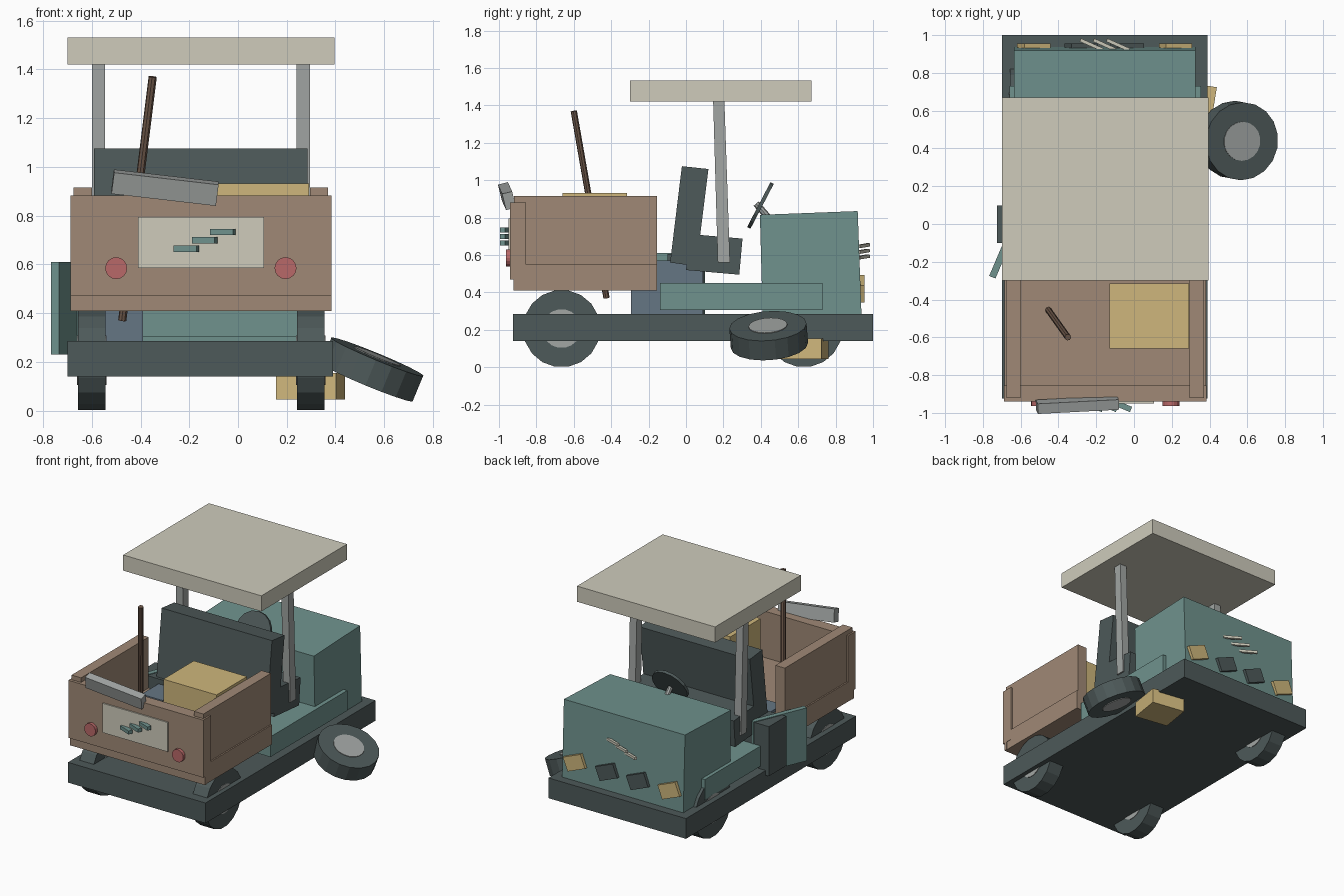
import bpy, bmesh
from math import radians, pi
from mathutils import Vector

if "Cube" in bpy.data.objects:
    bpy.data.objects.remove(bpy.data.objects["Cube"])

CX = -0.155  # centreline of the vehicle
mats = {}
COL = dict(teal=(.16, .29, .27), dark=(.075, .10, .10), brown=(.35, .25, .18),
           cream=(.62, .60, .50), yellow=(.62, .47, .20), red=(.48, .14, .14),
           blue=(.13, .18, .23), grey=(.36, .38, .37), wood=(.16, .10, .07))


def mat(name):
    if name not in mats:
        m = bpy.data.materials.new(name)
        m.diffuse_color = (*COL[name], 1)
        m.use_nodes = True
        m.node_tree.nodes["Principled BSDF"].inputs["Base Color"].default_value = m.diffuse_color
        mats[name] = m
    return mats[name]


def finish(name, bm, color, loc=(0, 0, 0), rot=(0, 0, 0)):
    bmesh.ops.recalc_face_normals(bm, faces=bm.faces)
    me = bpy.data.meshes.new(name)
    bm.to_mesh(me)
    bm.free()
    me.materials.append(mat(color))
    ob = bpy.data.objects.new(name, me)
    ob.location = loc
    ob.rotation_euler = [radians(a) for a in rot]
    bpy.context.collection.objects.link(ob)
    return ob


def block(name, size, loc, color, rot=(0, 0, 0)):
    bm = bmesh.new()
    bmesh.ops.create_cube(bm, size=1)
    bmesh.ops.scale(bm, vec=size, verts=bm.verts)
    return finish(name, bm, color, loc, rot)


def span(name, x, y, z, color):
    """Axis-aligned block from its ranges."""
    return block(name, [b - a for a, b in (x, y, z)], [(a + b) / 2 for a, b in (x, y, z)], color)


def profile(name, pts, x0, x1, color):
    """Extrude a (y, z) outline across x."""
    bm = bmesh.new()
    f = bm.faces.new([bm.verts.new((x0, y, z)) for y, z in pts])
    r = bmesh.ops.extrude_face_region(bm, geom=[f])
    bmesh.ops.translate(bm, vec=(x1 - x0, 0, 0),
                        verts=[v for v in r['geom'] if isinstance(v, bmesh.types.BMVert)])
    return finish(name, bm, color)


def disc(name, r, depth, loc, color, rot=(0, 0, 0), n=18):
    bm = bmesh.new()
    bmesh.ops.create_cone(bm, cap_ends=True, segments=n, radius1=r, radius2=r, depth=depth)
    return finish(name, bm, color, loc, rot)


def rod(name, a, b, r, color, n=8):
    a, b = Vector(a), Vector(b)
    ob = disc(name, r, (b - a).length, (a + b) / 2, color, n=n)
    ob.rotation_euler = (b - a).to_track_quat('Z', 'Y').to_euler()
    return ob


def wheel(name, loc, rot):
    disc(name + "_tyre", .207, .113, loc, 'dark', rot)
    disc(name + "_hub", .104, .121, loc, 'grey', rot)


# chassis slab and body floor
span("chassis", (-.70, .39), (-.925, 1.0), (.14, .285), 'dark')
span("body_floor", (-.66, .355), (-.14, .73), (.305, .45), 'teal')

# three mounted wheels, one lying loose, and the block that replaces it
wheel("rear_left_wheel", (-.60, -.665, .207), (0, 90, 0))
wheel("rear_right_wheel", (.298, -.665, .207), (0, 90, 0))
wheel("front_left_wheel", (-.60, .63, .207), (0, 90, 0))
wheel("loose_wheel", (.55, .442, .169), (4, 22.5, 0))
block("support_block", (.25, .23, .11), (.297, .63, .10), 'yellow', (0, 0, -9))

# bonnet
profile("bonnet", [(.41, .285), (.938, .285), (.918, .835), (.395, .815)], -.635, .325, 'teal')

# lamps and loose trim on the bonnet
for i, (x, c) in enumerate([(.22, 'yellow'), (-.035, 'dark'), (-.28, 'dark'), (-.53, 'yellow')]):
    block(f"lamp_{i}", (.15, .035, .10), (x, .937, .42), c, (0, 22, 0))
for i in range(3):
    block(f"bonnet_trim_{i}", (.13, .018, .018), (CX + .07 * (i - 1), .948, .62 + .03 * (i - 1)),
          'cream', (0, 4, -24))

# seat
profile("seat_back", [(-.085, .56), (.025, .545), (.075, .70), (.12, 1.06), (-.022, 1.075)],
        -.59, .285, 'dark')
profile("seat_cushion", [(.0, .52), (.285, .495), (.302, .688), (.02, .712)], -.59, .285, 'dark')

# steering
disc("steering_wheel", .135, .02, (CX, .398, .865), 'dark', (62.5, 0, 0), 16)
rod("steering_column", (CX, .375, .875), (CX, .45, .79), .018, 'grey')

# canopy and posts
span("canopy", (-.70, .395), (-.30, .67), (1.42, 1.532), 'cream')
for side, x in (("left", -.60), ("right", .24)):
    profile(side + "_canopy_post", [(.17, .56), (.235, .56), (.205, 1.43), (.145, 1.43)],
            x, x + .055, 'grey')

# battery, its case and the hanging side door
span("battery", (-.56, -.39), (-.295, .09), (.285, .57), 'blue')
span("battery_case", (-.725, -.50), (-.10, .097), (.25, .605), 'dark')
block("side_door", (.036, .41, .38), (-.67, -.093, .42), 'teal', (0, 0, -23))

# cargo bed
span("bed_floor", (-.685, .38), (-.92, -.155), (.41, .55), 'brown')
for side, x in (("left", -.675), ("right", .295)):
    span(side + "_bed_wall", (x, x + .075), (-.92, -.155), (.53, .915), 'brown')
span("tailgate", (-.687, .383), (-.94, -.855), (.47, .882), 'brown')
span("tailgate_sill", (-.687, .383), (-.922, -.90), (.41, .47), 'brown')

# cargo crate and pole
span("crate", (-.13, .292), (-.66, -.315), (.55, .932), 'yellow')
rod("pole", (-.475, -.425, .37), (-.35, -.60, 1.37), .017, 'wood')

# tail: lights, plate, loose trim, loose bumper
for side, x in (("left", -.50), ("right", .195)):
    disc(side + "_tail_light", .045, .05, (x, -.938, .585), 'red', (90, 0, 0), 16)
span("tail_plate", (-.41, .107), (-.949, -.93), (.585, .795), 'cream')
for i in range(3):
    block(f"tail_trim_{i}", (.10, .03, .026), (-.212 + .075 * i, -.963, .665 + .034 * i),
          'teal', (0, 0, -22))
block("loose_bumper", (.432, .055, .09), (-.30, -.957, .915), 'grey', (14, 6.6, 3))
